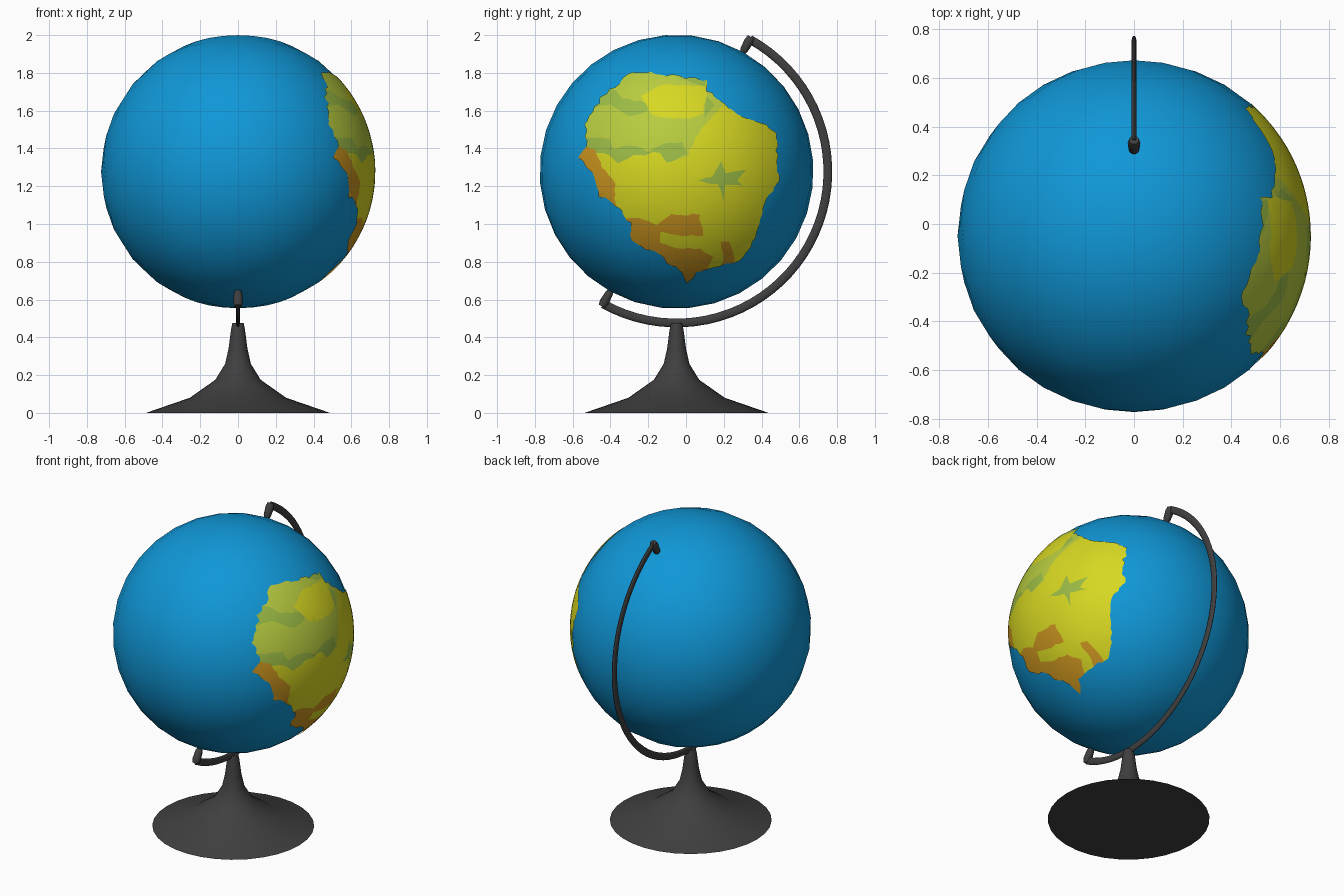
import bpy, bmesh, random
from math import sin, cos, pi, radians, sqrt
from mathutils import Vector, Matrix
from mathutils.geometry import delaunay_2d_cdt

random.seed(4)
cube = bpy.data.objects.get("Cube")
if cube:
    bpy.data.objects.remove(cube)

CENTRE = Vector((0, -0.05, 1.277))
RADIUS = 0.725
TILT = radians(29)


def material(name, *rgb):
    mat = bpy.data.materials.new(name)
    mat.use_nodes = True
    mat.diffuse_color = (*rgb, 1)
    shader = next(n for n in mat.node_tree.nodes if n.type == 'BSDF_PRINCIPLED')
    shader.inputs["Base Color"].default_value = (*rgb, 1)
    shader.inputs["Roughness"].default_value = 0.6
    return mat


ocean = material("ocean_blue", 0.005, 0.31, 0.68)
yellow = material("land_yellow", 0.68, 0.68, 0.016)
lime = material("land_lime", 0.48, 0.60, 0.05)
green = material("land_green", 0.33, 0.50, 0.06)
orange = material("land_orange", 0.60, 0.30, 0.014)
grey = material("dark_grey", 0.05, 0.05, 0.05)


def add_object(name, bm, mats, angle=60):
    mesh = bpy.data.meshes.new(name)
    bm.to_mesh(mesh)
    bm.free()
    for mat in mats:
        mesh.materials.append(mat)
    obj = bpy.data.objects.new(name, mesh)
    bpy.context.collection.objects.link(obj)
    bpy.ops.object.select_all(action='DESELECT')
    obj.select_set(True)
    bpy.context.view_layer.objects.active = obj
    bpy.ops.object.shade_smooth_by_angle(angle=radians(angle))
    return obj


def loft(name, rings, mats):
    """Skin a list of point rings and cap both ends."""
    bm = bmesh.new()
    rows = [[bm.verts.new(p) for p in ring] for ring in rings]
    n = len(rows[0])
    for a, b in zip(rows, rows[1:]):
        for i in range(n):
            j = (i + 1) % n
            bm.faces.new((a[i], a[j], b[j], b[i]))
    bm.faces.new(rows[0])
    bm.faces.new(rows[-1])
    bmesh.ops.recalc_face_normals(bm, faces=bm.faces)
    return add_object(name, bm, mats)


def lathe(name, profile, matrix, sides):
    turns = [2 * pi * i / sides for i in range(sides)]
    return loft(name, [[matrix @ Vector((r * cos(t), r * sin(t), z)) for t in turns]
                       for r, z in profile], [grey])


# Globe ball, turned to the tilted axis
tilt = Matrix.Translation(CENTRE) @ Matrix.Rotation(-TILT, 4, 'X')
bm = bmesh.new()
bmesh.ops.create_uvsphere(bm, u_segments=32, v_segments=16, radius=RADIUS, matrix=tilt)
add_object("globe_ball", bm, [ocean])

# Flared stand
stand = [(0.487, 0), (0.255, 0.08), (0.12, 0.175), (0.068, 0.26),
         (0.05, 0.34), (0.037, 0.44), (0.03, 0.475)]
lathe("stand", stand, Matrix.Translation((0, CENTRE.y, 0)), 32)

# Meridian arm: oval section swept round the back of the ball
rings = []
for step in range(41):
    a = pi / 2 - TILT - pi * step / 40
    ring = []
    for k in range(12):
        t = 2 * pi * k / 12
        r = 0.801 + 0.023 * cos(t)
        ring.append(CENTRE + Vector((0.01 * sin(t), r * cos(a), r * sin(a))))
    rings.append(ring)
loft("meridian_arm", rings, [grey])

# Axis pins at both poles
pin = [(0.012, 0.715), (0.022, 0.735), (0.026, 0.79), (0.02, 0.815)]
for name, flip in (("top_pin", 0), ("bottom_pin", pi)):
    lathe(name, pin, tilt @ Matrix.Rotation(flip, 4, 'X'), 10)


# Land map: outlines in hundredths (depth, height), laid onto the ball
def ragged(text, rough):
    """Read an outline and roughen its edges."""
    values = [int(v) / 100 for v in text.split()]
    pts = [Vector(p) for p in zip(values[::2], values[1::2])]
    out = []
    for a, b in zip(pts, pts[1:] + pts[:1]):
        parts = max(1, round((b - a).length / 0.03))
        for i in range(parts):
            wobble = Vector((random.uniform(-rough, rough), random.uniform(-rough, rough)))
            out.append(a.lerp(b, i / parts) + wobble)
    return out


def inside(p, poly):
    hit = False
    for a, b in zip(poly, poly[1:] + poly[:1]):
        if (a.y > p.y) != (b.y > p.y):
            if p.x < a.x + (p.y - a.y) * (b.x - a.x) / (b.y - a.y):
                hit = not hit
    return hit


coast = ragged("-28 181 -10 179 11 176 11 171 20 163 32 156 42 153 48 148 49 122 42 112 "
               "38 96 31 83 25 79 14 77 6 74 1 69 -3 76 -11 79 -13 84 -21 86 -29 91 "
               "-30 100 -37 110 -46 115 -50 127 -57 135 -53 141 -53 155 -45 167 -38 173",
               0.008)

# Later regions paint over earlier ones
regions = [
    (lime, ragged("-70 190 20 190 13 172 20 163 10 153 5 145 1 136 -10 133 -14 138 "
                  "-28 137 -36 133 -43 139 -60 136", 0.006)),
    (green, ragged("-60 160 -40 163 -30 157 -20 160 -21 164 -34 167 -37 171 -52 172", 0.006)),
    (green, ragged("-54 146 -40 145 -38 139 -29 142 -20 138 -14 142 -2 143 1 137 "
                   "-10 132 -14 138 -28 136 -36 132 -43 138 -54 138", 0.006)),
    (green, ragged("10 156 15 163 9 171 12 178 -5 178 9 173", 0.004)),
    (yellow, ragged("-24 168 -13 174 10 173 11 168 9 158 2 156 -10 156 -18 158", 0.004)),
    (green, ragged("5 123 14 125 19 133 21 127 32 129 27 123 30 120 21 121 20 112 "
                   "17 121", 0.004)),
    (orange, ragged("-60 145 -48 139 -43 128 -37 121 -38 113 -35 105 -60 105", 0.006)),
    (orange, ragged("-40 103 -25 103 -16 99 -8 105 7 105 9 94 -2 94 -13 96 -14 90 "
                    "-2 87 8 87 14 82 8 70 1 60 -40 80", 0.006)),
    (orange, ragged("18 90 23 91 26 82 25 74 17 74 20 82", 0.004)),
]

points, edges = [], []
for poly in [coast] + [r[1] for r in regions]:
    start, n = len(points), len(poly)
    points += poly
    edges += [(start + i, start + (i + 1) % n) for i in range(n)]
points += [Vector((-0.6 + i / 22, 0.66 + j / 22)) for i in range(26) for j in range(27)]
flat, _, tris, *_ = delaunay_2d_cdt(points, edges, [], 0, 1e-5)

land_mats = [yellow, lime, green, orange]
bm = bmesh.new()
placed = {}


def on_ball(i):
    if i not in placed:
        y, z = flat[i].x - CENTRE.y, flat[i].y - CENTRE.z
        x = sqrt(max(0, (RADIUS + 0.002) ** 2 - y * y - z * z))
        placed[i] = bm.verts.new(CENTRE + Vector((x, y, z)))
    return placed[i]


for tri in tris:
    mid = sum((flat[i] for i in tri), Vector((0, 0))) / 3
    if not inside(mid, coast):
        continue
    face = bm.faces.new([on_ball(i) for i in tri])
    face.normal_update()
    if face.normal.x < 0:
        face.normal_flip()
    for mat, poly in regions:
        if inside(mid, poly):
            face.material_index = land_mats.index(mat)
add_object("land_map", bm, land_mats)
